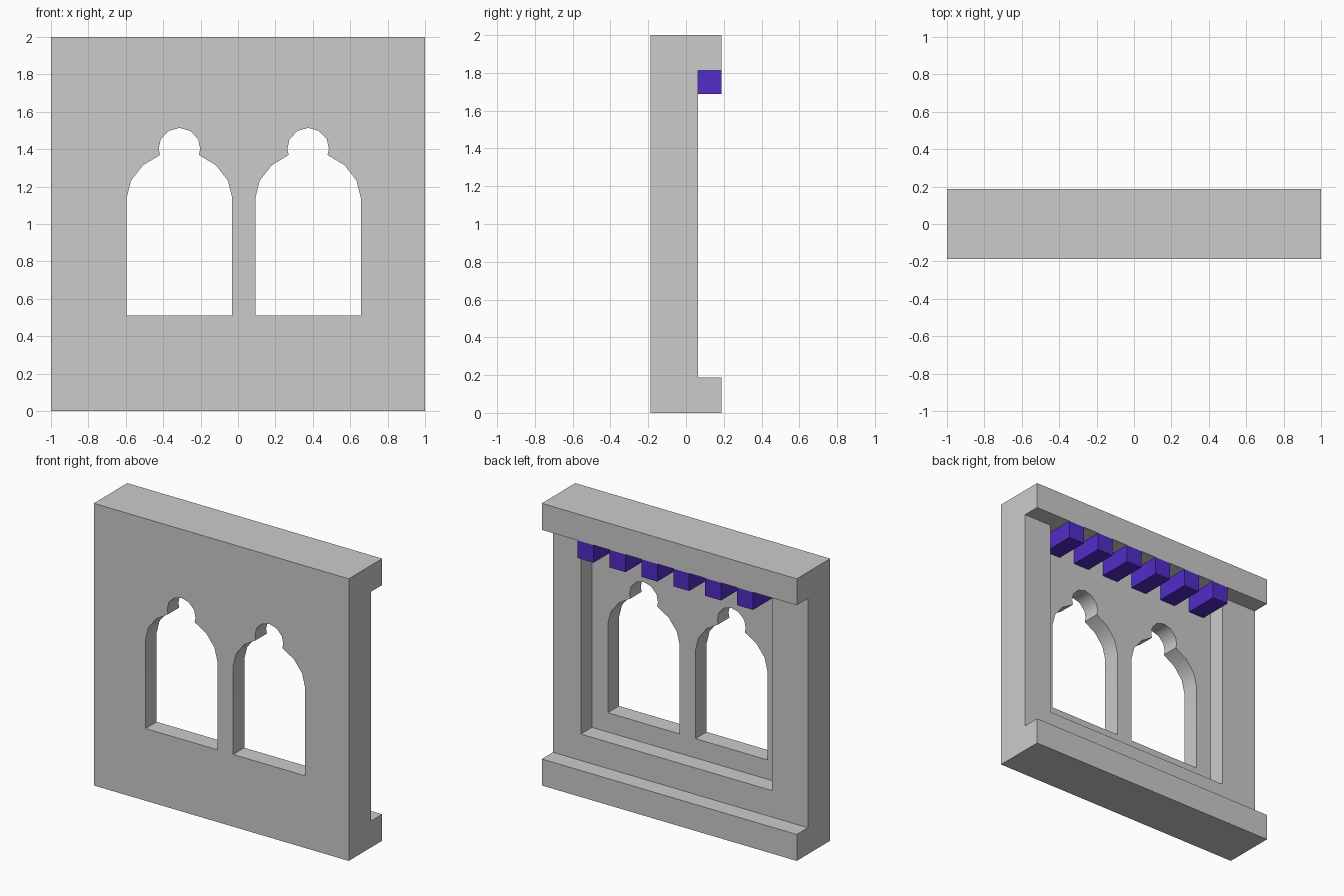
import bpy, bmesh

if "Cube" in bpy.data.objects:
    bpy.data.objects.remove(bpy.data.objects["Cube"])

MID = 0.031           # the windows, recess and corbels share this centre line
BACK, LEDGE, PANEL = 0.1875, 0.0625, -0.0625   # depth planes along y


def prism(name, profile, y0, y1):
    """Extrude an (x, z) outline from y0 to y1."""
    bm = bmesh.new()
    face = bm.faces.new([bm.verts.new((x, y0, z)) for x, z in profile])
    ext = bmesh.ops.extrude_face_region(bm, geom=[face])
    moved = [v for v in ext["geom"] if isinstance(v, bmesh.types.BMVert)]
    bmesh.ops.translate(bm, verts=moved, vec=(0, y1 - y0, 0))
    bmesh.ops.recalc_face_normals(bm, faces=bm.faces)
    mesh = bpy.data.meshes.new(name)
    bm.to_mesh(mesh)
    bm.free()
    obj = bpy.data.objects.new(name, mesh)
    bpy.context.collection.objects.link(obj)
    return obj


def box(name, x0, x1, y0, y1, z0, z1):
    return prism(name, [(x0, z0), (x1, z0), (x1, z1), (x0, z1)], y0, y1)


def activate(obj):
    bpy.ops.object.select_all(action="DESELECT")
    bpy.context.view_layer.objects.active = obj
    obj.select_set(True)


def cut(target, cutter):
    cutter.hide_render = True
    mod = target.modifiers.new("cut", "BOOLEAN")
    mod.operation, mod.solver, mod.object = "DIFFERENCE", "EXACT", cutter
    activate(target)
    bpy.ops.object.modifier_apply(modifier=mod.name)
    bpy.data.objects.remove(cutter)


# Wall block, with the space between the top and bottom bands cut away
wall = box("wall", -1, 1, -BACK, BACK, 0, 2)
cut(wall, box("band_gap_cutter", -1.1, 1.1, LEDGE, 0.3, 0.1875, 1.8125))

# Sunken panel in the back
cut(wall, box("recess_cutter", MID - 0.75, MID + 0.75, PANEL, 0.15, 0.375, 1.8125))

# Two arched windows with a round lobe at the top (right half of the outline)
half = [(0.282, 0.512), (0.282, 1.14), (0.259, 1.232), (0.195, 1.314),
        (0.104, 1.369), (0.111, 1.402), (0.100, 1.453), (0.057, 1.498)]
outline = half + [(0, 1.514)] + [(-x, z) for x, z in reversed(half)]
for side in (-1, 1):
    cx = MID + side * 0.344
    cut(wall, prism("window_cutter", [(cx + x, z) for x, z in outline], -0.3, 0.0))

# Smooth the arch curves, keep the corners crisp
activate(wall)
bpy.ops.object.shade_smooth_by_angle(angle=0.7)

# Row of coloured corbels under the top band
purple = bpy.data.materials.new("corbel_purple")
purple.diffuse_color = (0.085, 0.025, 0.58, 1)
purple.use_nodes = True
purple.node_tree.nodes["Principled BSDF"].inputs["Base Color"].default_value = purple.diffuse_color
for i in range(6):
    cx = MID + (i - 2.5) * 0.25
    corbel = box(f"corbel_{i + 1}", cx - 0.0625, cx + 0.0625, PANEL, BACK, 1.6875, 1.8125)
    corbel.data.materials.append(purple)
